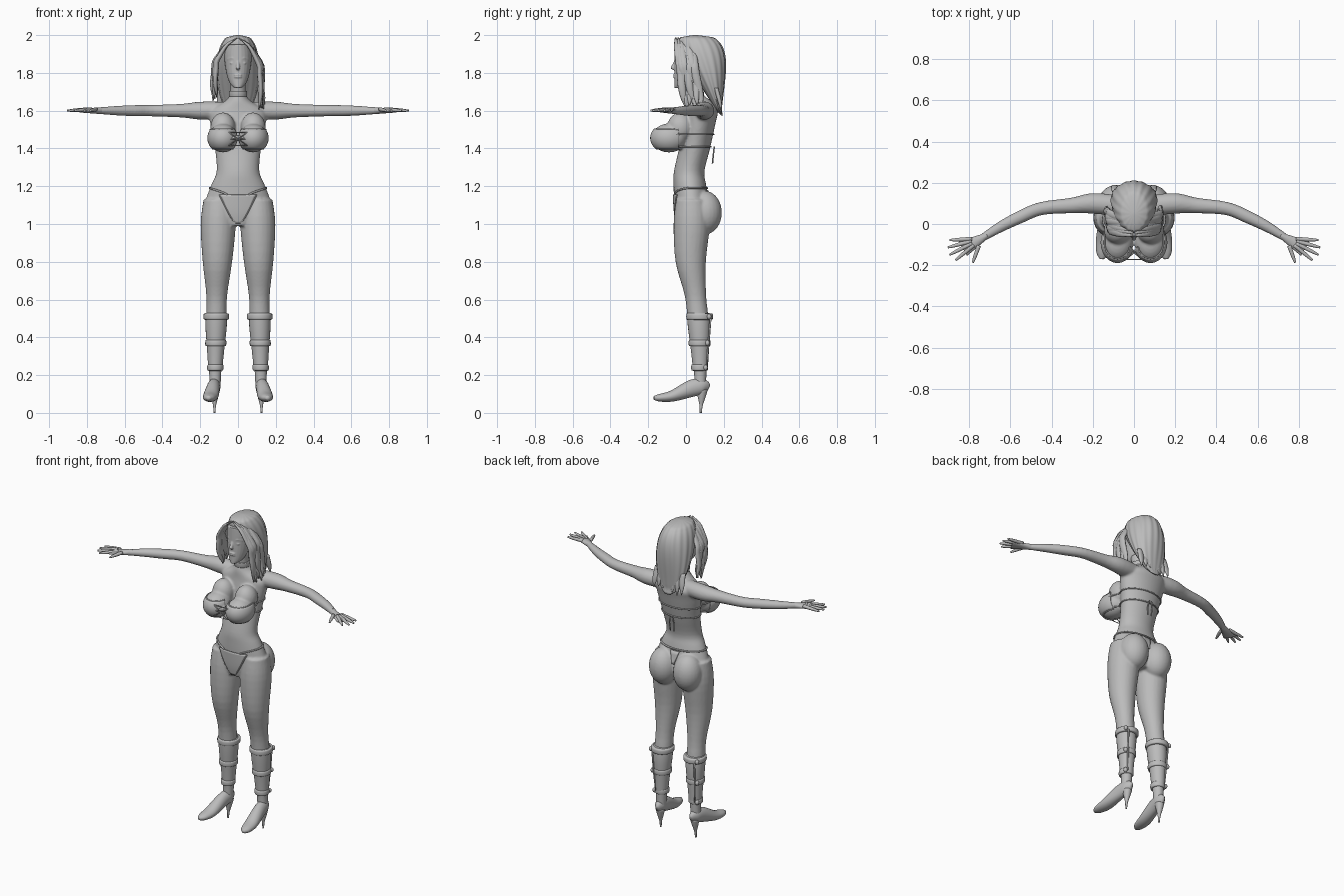
import bpy, bmesh, math, random
from mathutils import Vector, Matrix
from mathutils.bvhtree import BVHTree

random.seed(4)
if "Cube" in bpy.data.objects:
    bpy.data.objects.remove(bpy.data.objects["Cube"])

X_AXIS, Y_AXIS, Z_AXIS = Matrix.Identity(3)
SIDES = (-1, 1)

grey = bpy.data.materials.new("plain grey")
colour = (.5, .5, .5, 1)
grey.use_nodes = True
grey.diffuse_color = colour
grey.node_tree.nodes["Principled BSDF"].inputs["Base Color"].default_value = colour


def smooth_sections(sections, steps):
    """Fill in sections along a smooth curve through the given ones."""
    points = [Vector(s) for s in sections]
    points = [points[0], *points, points[-1]]
    result = []
    for before, start, end, after in zip(points, points[1:], points[2:], points[3:]):
        leave, arrive = (end - before) / 2, (after - start) / 2
        for k in range(steps):
            t = k / steps
            ease = t * t * (3 - 2 * t)
            result.append(start.lerp(end, ease) + leave * t * (1 - t) ** 2
                          - arrive * t * t * (1 - t))
    return result + [points[-1]]


def loft(bm, sections, width_axis=X_AXIS, level=False, sides=24, steps=4, groove=0):
    """Smooth skin through sections (x, y, z, width radius, depth radius)."""
    dense = smooth_sections(sections, steps)
    rings = []
    for i, section in enumerate(dense):
        ahead = dense[min(i + 1, len(dense) - 1)].to_3d()
        along = Z_AXIS if level else (ahead - dense[max(i - 1, 0)].to_3d()).normalized()
        across = (width_axis - along * width_axis.dot(along)).normalized()
        depth = along.cross(across)
        ring = []
        for k in range(sides):
            angle = math.tau * k / sides
            swell = 1 + groove * math.cos(16 * angle)
            offset = (across * math.cos(angle) * section[3] + depth * math.sin(angle) * section[4])
            ring.append(bm.verts.new(section.to_3d() + offset * swell))
        rings.append(ring)
    for low, high in zip(rings, rings[1:]):
        for k in range(sides):
            bm.faces.new((low[k - 1], low[k], high[k], high[k - 1]))
    bm.faces.new(rings[0])
    bm.faces.new(rings[-1])


def column(bm, rows, depth=1.0, x_at=lambda z: 0, **options):
    """Upright loft from rows (z, y, radius); depth scales front to back."""
    loft(bm, [(x_at(z), y, z, r, r * depth) for z, y, r in rows], level=True, **options)


def cord(bm, points, radius=.004):
    loft(bm, [(*p, radius, radius) for p in points], Vector((.1, .2, 1)), sides=8, steps=2)


def ball(bm, centre, radii):
    place = Matrix.Translation(centre) @ Matrix.Diagonal((*radii, 1))
    bmesh.ops.create_uvsphere(bm, u_segments=24, v_segments=16, radius=1, matrix=place)


def mirror(bm):
    copy = bmesh.ops.duplicate(bm, geom=bm.verts[:] + bm.edges[:] + bm.faces[:])
    for item in copy["geom"]:
        if isinstance(item, bmesh.types.BMVert):
            item.co.x = -item.co.x


def finish(name, bm, voxel=0, thickness=0):
    bmesh.ops.recalc_face_normals(bm, faces=bm.faces)
    mesh = bpy.data.meshes.new(name)
    bm.to_mesh(mesh)
    bm.free()
    mesh.materials.append(grey)
    mesh.shade_smooth()
    part = bpy.data.objects.new(name, mesh)
    bpy.context.collection.objects.link(part)
    if voxel:
        fuse = part.modifiers.new("fuse", "REMESH")
        fuse.mode, fuse.voxel_size, fuse.use_smooth_shade = "VOXEL", voxel, True
        soften = part.modifiers.new("soften", "SMOOTH")
        soften.iterations = 4
    if thickness:
        solid = part.modifiers.new("thickness", "SOLIDIFY")
        solid.thickness, solid.offset = thickness, 0
    return part


def leg_x(z):
    return .125 - z / 50


# Body: limbs and bust on one side, mirrored, then fused with the torso
bm = bmesh.new()
ball(bm, (.08, -.09, 1.455), (.077, .095, .076))
ball(bm, (.08, -.03, 1.51), (.066, .07, .08))
ball(bm, (.086, .1, 1.06), (.088, .09, .115))
column(bm, [(1.13, .03, .08), (1, .03, .093), (.8, .025, .078), (.62, .05, .055),
            (.47, .066, .053), (.24, .075, .034), (.12, .075, .03)], 1.03, leg_x)
arm = [(.08, .09, .05), (.2, .1, .05), (.3, .09, .038), (.45, .075, .032),
       (.55, .035, .031), (.65, -.015, .026), (.74, -.07, .018)]
loft(bm, [(x, y, 1.6, r, r * .95) for x, y, r in arm], Y_AXIS)
mirror(bm)
torso = [(1.76, .035, .042), (1.69, .045, .042), (1.65, .065, .07), (1.6, .08, .15),
         (1.54, .07, .148), (1.4, .045, .122), (1.28, .017, .113), (1.21, .02, .14),
         (1.12, .03, .173), (1.05, .035, .17), (.99, .03, .09)]
loft(bm, [(0, y, z, r, min(r, .058 + r / 5)) for z, y, r in torso], level=True, sides=40)
body = finish("body", bm, voxel=.007)

# Hands: palm and a fan of fingers, little finger to thumb
bm = bmesh.new()
wrist = Vector((.74, -.07, 1.6))
palm = Vector((.09, -.05, 0))
loft(bm, [(*(wrist + palm * t), .02 + .02 * t, .017 - .007 * t) for t in (-.3, .2, .6, 1)], Y_AXIS)
for degrees, length in zip((3, 15, 27, 40, 70), (.155, .17, .175, .165, .125)):
    swing = math.radians(degrees)
    reach = Vector((math.cos(swing), -math.sin(swing), 0)) * length
    loft(bm, [(*(wrist + reach * t + Z_AXIS * .01 * (1 - t)), size, size)
              for t, size in ((.3, .011), (.75, .009), (1, .005))], Z_AXIS, sides=10)
mirror(bm)
finish("hands", bm)

# Head: eyes and brows are mirrored, then skull, face, nose and lips join
bm = bmesh.new()
ball(bm, (.029, -.045, 1.852), (.015, .011, .007))
cord(bm, [(.01, -.056, 1.87), (.032, -.052, 1.879), (.056, -.028, 1.872)])
mirror(bm)
ball(bm, (0, .065, 1.875), (.078, .1, .105))
face = [(1.72, .018), (1.74, .04), (1.78, .057), (1.83, .067), (1.9, .073), (1.95, .06)]
column(bm, [(z, r * 1.15 - .062, r) for z, r in face], 1.15)
column(bm, [(1.87, -.052, .008), (1.845, -.063, .009), (1.825, -.071, .011), (1.815, -.06, .006)])
for height in (1.789, 1.778):
    ball(bm, (0, -.058, height), (.022, .01, .006))
finish("head", bm, voxel=.0035)

# Hair: a grooved main mass that thins toward its lower end
bm = bmesh.new()
mass = []
for i in range(1, 20):
    t = i / 20
    width = .112 * math.sin(math.pi * t) ** .35
    mass.append((0, .05 + .13 * t, 2 - .42 * t ** 1.2, width, width * (1.5 - 1.3 * t)))
mass.insert(0, (0, .05, 2, .01, .01))
mass.append((0, .19, 1.575, .02, .005))
loft(bm, mass, level=True, sides=96, steps=2, groove=.018)
finish("hair_mass", bm)

# Loose locks sweep from the parting over the temples to the shoulders
bm = bmesh.new()
for side in SIDES:
    for i in range(7):
        back = i / 6
        phase = random.uniform(0, math.tau)
        drop = random.uniform(.33, .36) + .02 * side
        lock = []
        for k in range(11):
            t = k / 10
            wave = .007 * math.sin(phase + 9 * t) * t
            spread = .112 * min(1, 2.5 * t) ** .6 + .02 * back * t + wave
            size = .004 + .019 * math.sin(math.pi * t) ** .6
            lock.append((side * (spread + .004), -.055 + .08 * back + .055 * t - wave,
                         1.985 - drop * t, size, size * .6))
        loft(bm, lock, Y_AXIS, sides=12, steps=2)
for i in range(-3, 4):
    tip = random.uniform(1.575, 1.61)
    column(bm, [(1.72, .16, .02), (1.65, .178, .018), (tip, .188, .002)], .6,
           lambda z: .03 * i * (2.7 - z), sides=10)
finish("hair_locks", bm)

# Skin lookup used to lay clothing on the body
skin = BVHTree.FromObject(body, bpy.context.evaluated_depsgraph_get())


def snap(x, y, degrees, z):
    """Point on the skin, seen along a level ray toward (x, y)."""
    angle = math.radians(degrees)
    outward = Vector((math.cos(angle), math.sin(angle), 0))
    hit, normal, _, _ = skin.ray_cast(Vector((x, y, z)) + outward / 2, -outward)
    return hit + normal * .003 if hit else Vector((x, y, z))


def around_cup(z):
    return [snap(.08, -.05, degrees, z) for degrees in range(-135, 11, 5)]


def panel(bm, rows):
    grid = [[bm.verts.new(point) for point in row] for row in rows]
    for upper, lower in zip(grid, grid[1:]):
        for k in range(1, len(upper)):
            bm.faces.new((upper[k - 1], upper[k], lower[k], lower[k - 1]))


# Top: cups with edge cords, back straps, hanging ends and front lacing
cups, trim = bmesh.new(), bmesh.new()
panel(cups, [around_cup(1.4 + i / 100) for i in range(11)])
cord(trim, around_cup(1.4))
cord(trim, around_cup(1.5))
for height in (1.41, 1.475):
    cord(trim, [snap(0, .05, degrees, height) for degrees in range(-35, 91, 5)])
cord(trim, [(.008, .15, 1.41), (.016, .145, 1.37), (.012, .14, 1.32)])
for height in (1.415, 1.45, 1.485):
    cord(trim, [(side * .05, -.172, height) for side in SIDES], .0025)
    cord(trim, [(side * .05, -.173, 1.45 + side * (height - 1.45)) for side in SIDES], .0025)
for name, part, thickness in (("top_cups", cups, .006), ("top_cords", trim, 0)):
    mirror(part)
    finish(name, part, thickness=thickness)

# Bottoms: tapering front panel, narrow back strip and waist cord
bottoms, waist = bmesh.new(), bmesh.new()
front = []
for i in range(15):
    t = i / 14
    half_width = .085 * (1 - t) ** .8 + .012
    front.append([snap(half_width * k / 6, 0, -90, 1.155 - .15 * t) for k in range(-6, 7)])
panel(bottoms, front)
panel(bottoms, [[snap(k * (.005 + .01 * t), .05, 90, 1.1 + .08 * t) for k in range(-2, 3)]
                for t in (1, .7, .4, .2, 0)])
finish("bottoms", bottoms, thickness=.006)
cord(waist, [snap(0, .02, degrees, 1.19 - .035 * max(0, -degrees / 55) ** 1.5)
             for degrees in range(-55, 91, 5)], .005)
cord(waist, [row[-1] for row in front])
mirror(waist)
finish("waist_cord", waist)

# Choker
bm = bmesh.new()
column(bm, [(1.675, .047, .047), (1.69, .045, .048), (1.705, .043, .047)], 1.06)
finish("choker", bm)

# Leg wraps with three cuffs, side ties and a back seam
bm = bmesh.new()
column(bm, [(.53, .064, .057), (.45, .07, .056), (.33, .074, .045), (.23, .076, .037)], 1.06, leg_x)
for height, radius in ((.51, .067), (.37, .055), (.24, .042)):
    column(bm, [(height + rise, .072, radius - inset) for rise, inset in
                ((-.017, .008), (-.012, 0), (.012, 0), (.017, .008))], 1.04, leg_x)
    ball(bm, (leg_x(height) + radius * .75, .072 + radius * .75, height), (.012, .012, .015))
cord(bm, [(.15, .13, .5), (.146, .12, .37), (.138, .108, .24)], .005)
mirror(bm)
finish("leg_wraps", bm)

# Pumps: foot-shaped upper from heel to splayed toe, on stiletto heels
bm = bmesh.new()
foot = [(.12, .13, .01, .02), (.09, .14, .03, .04), (.03, .13, .035, .045),
        (-.07, .09, .04, .03), (-.14, .08, .03, .02), (-.17, .08, .01, .01)]
loft(bm, [(.135 - .13 * y, y, z, width, height) for y, z, width, height in foot])
column(bm, [(.12, .085, .027), (.08, .083, .018), (.04, .08, .008), (0, .078, .005)], 1.1, leg_x)
mirror(bm)
finish("pumps", bm)
